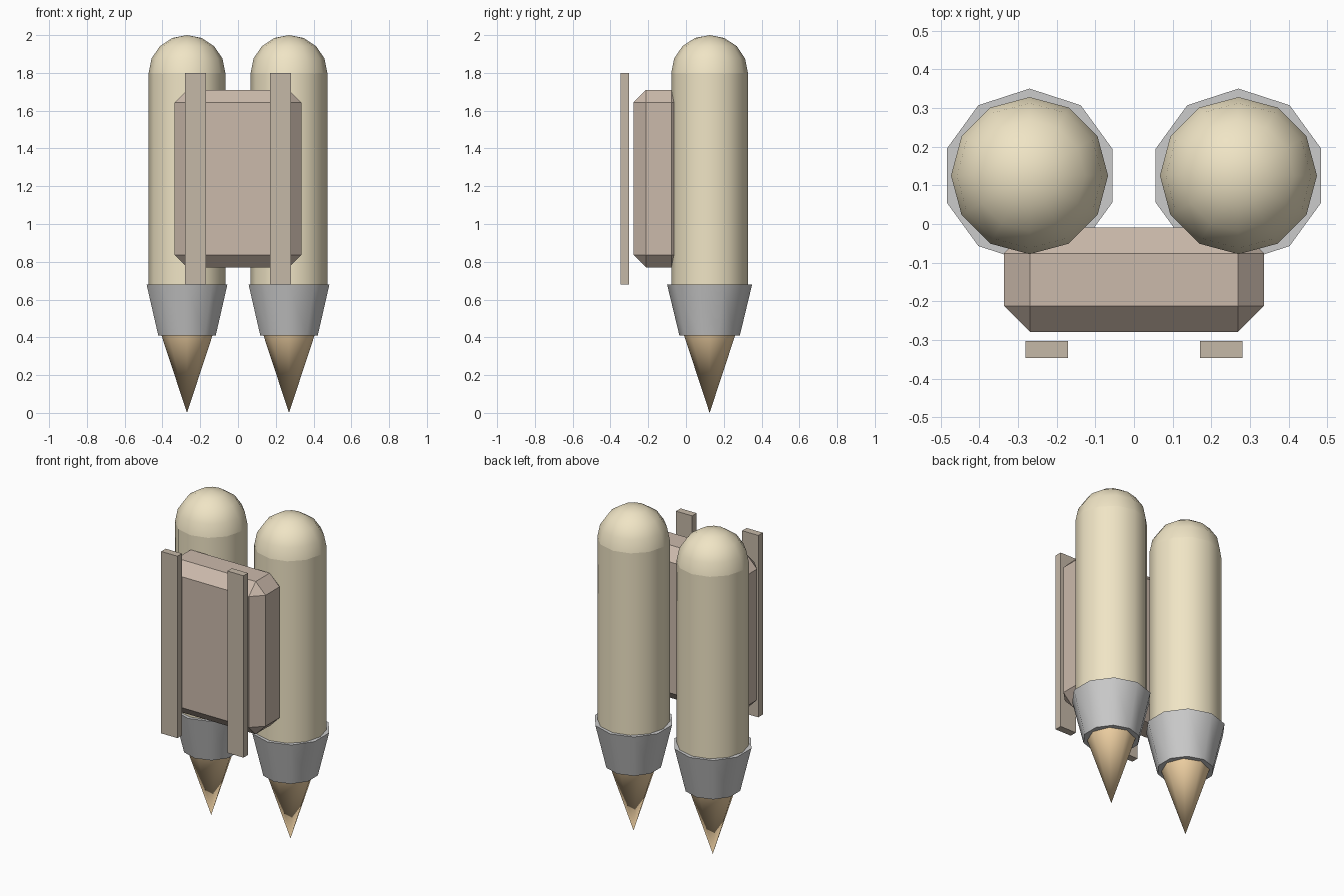
import bpy, bmesh, math
from mathutils import Matrix

if "Cube" in bpy.data.objects:
    bpy.data.objects.remove(bpy.data.objects["Cube"])


def material(name, rgb):
    m = bpy.data.materials.new(name)
    m.diffuse_color = (*rgb, 1)
    m.use_nodes = True
    m.node_tree.nodes["Principled BSDF"].inputs["Base Color"].default_value = m.diffuse_color
    return m


SAND = material("sand", (0.87, 0.78, 0.56))
BROWN = material("brown", (0.60, 0.49, 0.41))
TAN = material("tan", (0.56, 0.48, 0.39))
ORANGE = material("orange", (0.90, 0.66, 0.38))


def finish(bm, name, loc, mat, smooth_angle=None):
    bmesh.ops.recalc_face_normals(bm, faces=bm.faces)
    me = bpy.data.meshes.new(name)
    bm.to_mesh(me)
    bm.free()
    ob = bpy.data.objects.new(name, me)
    ob.location = loc
    bpy.context.collection.objects.link(ob)
    if mat:
        me.materials.append(mat)
    if smooth_angle:
        bpy.ops.object.select_all(action='DESELECT')
        ob.select_set(True)
        bpy.context.view_layer.objects.active = ob
        bpy.ops.object.shade_smooth_by_angle(angle=math.radians(smooth_angle))
    return ob


def frustum(name, x, y, z0, z1, r0, r1, sides, mat=None, angle=50):
    bm = bmesh.new()
    bmesh.ops.create_cone(bm, cap_ends=True, segments=sides,
                          radius1=r0, radius2=r1, depth=z1 - z0)
    bmesh.ops.remove_doubles(bm, verts=bm.verts, dist=1e-5)
    return finish(bm, name, (x, y, (z0 + z1) / 2), mat, angle)


def dome(name, x, y, z, r, h, sides, mat):
    bm = bmesh.new()
    bmesh.ops.create_uvsphere(bm, u_segments=sides, v_segments=8, radius=1,
                              matrix=Matrix.Diagonal((r, r, h, 1)))
    low = [v for v in bm.verts if v.co.z < -1e-4]
    bmesh.ops.delete(bm, geom=low, context='VERTS')
    return finish(bm, name, (x, y, z), mat, 50)


def box(name, loc, size, mat, bevel=0):
    bm = bmesh.new()
    bmesh.ops.create_cube(bm, size=1, matrix=Matrix.Diagonal((*size, 1)))
    if bevel:
        bmesh.ops.bevel(bm, geom=bm.edges[:], offset=bevel, segments=1,
                        affect='EDGES')
    return finish(bm, name, loc, mat)


# Central pack with chamfered edges
box("pack_body", (0, -0.144, 1.24), (0.672, 0.27, 0.94), BROWN, 0.067)

for side, s in (("left", -1), ("right", 1)):
    x, y = 0.27 * s, 0.125
    # Fuel tank and its rounded cap
    frustum(f"{side}_tank", x, y, 0.68, 1.8, 0.203, 0.203, 12, SAND)
    dome(f"{side}_tank_dome", x, y, 1.8, 0.203, 0.2, 12, SAND)
    # Nozzle and exhaust flame
    frustum(f"{side}_nozzle", x, y, 0.41, 0.68, 0.16, 0.225, 10)
    frustum(f"{side}_flame", x, y, 0, 0.41, 0, 0.135, 8, ORANGE)
    # Shoulder strap
    box(f"{side}_strap", (0.225 * s, -0.325, 1.24), (0.11, 0.044, 1.12), TAN)
